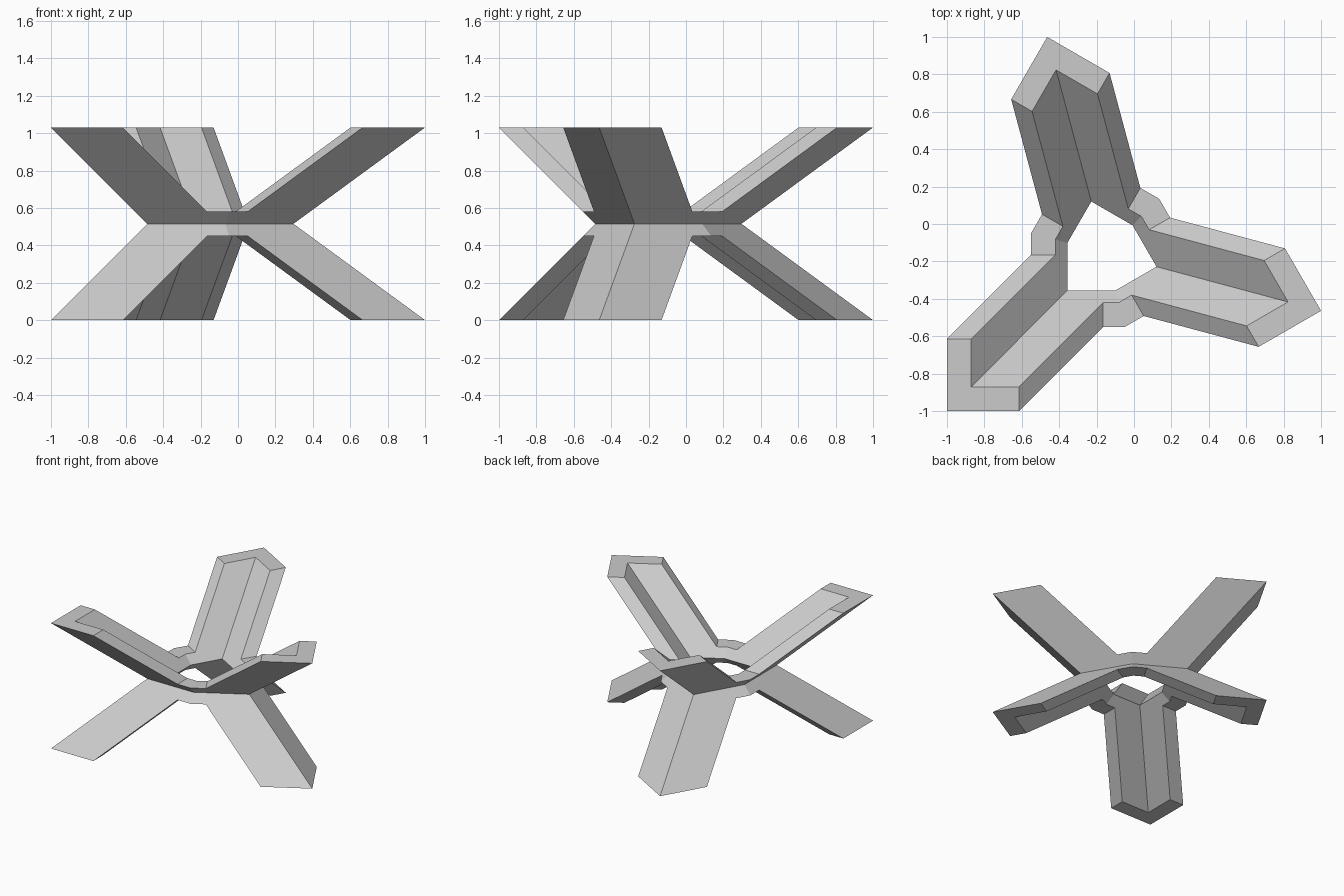
import bpy
import bmesh
from math import radians, tan
from mathutils import Matrix, Vector

cube = bpy.data.objects.get("Cube")
if cube:
    bpy.data.objects.remove(cube, do_unlink=True)

# Main dimensions, all walls lean out at 45 degrees
TOP = 1.03             # overall height
MID = TOP / 2          # level of the waist
RIM = MID + 0.065      # top of the bridges between the arms
REACH = 0.8453         # distance from the hub to the outer wall at the top
WALL = 0.129           # horizontal wall thickness
ARM = 0.385            # width of each arm flange
HUB = Vector((REACH - 1, REACH - 1, 0))


def wall_points(inset):
    """Outline points of one arm flange and half a bridge, on one wall."""
    def depth(z):
        return REACH - inset - (TOP - z)

    def corner(z):
        return (-depth(z), -depth(z), z)

    def mitre(z):
        return (depth(z) * tan(radians(15)), -depth(z), z)

    def edge(z):
        return (ARM - REACH + TOP - z, -depth(z), z)

    return [corner(MID), mitre(MID), mitre(RIM), edge(RIM), edge(TOP), corner(TOP)]


# One flange: outer wall, inner wall and the caps along the upper edge
bm = bmesh.new()
outer = [bm.verts.new(p) for p in wall_points(0)]
inner = [bm.verts.new(p) for p in wall_points(WALL)]
bm.faces.new(outer)
bm.faces.new(inner[::-1])
for i in range(2, 5):
    bm.faces.new((outer[i], inner[i], inner[i + 1], outer[i + 1]))


def add_copy(matrix, source):
    """Duplicate the source faces and transform the copy."""
    copy = bmesh.ops.duplicate(bm, geom=source)["geom"]
    verts = [g for g in copy if isinstance(g, bmesh.types.BMVert)]
    bmesh.ops.transform(bm, matrix=matrix, verts=verts)


def everything():
    return bm.verts[:] + bm.edges[:] + bm.faces[:]


# Second flange of the L, then the lower half
swap = Matrix(((0, 1, 0, 0), (1, 0, 0, 0), (0, 0, 1, 0), (0, 0, 0, 1)))
flip = Matrix.Translation((0, 0, TOP)) @ Matrix.Diagonal((1, 1, -1, 1))
add_copy(swap, everything())
add_copy(flip, everything())

# Three arms around the hub
arm = everything()
for angle in (120, 240):
    add_copy(Matrix.Rotation(radians(angle), 4, "Z"), arm)

bmesh.ops.remove_doubles(bm, verts=bm.verts[:], dist=0.0005)
bmesh.ops.translate(bm, vec=HUB, verts=bm.verts[:])
bmesh.ops.recalc_face_normals(bm, faces=bm.faces[:])

mesh = bpy.data.meshes.new("crossed_frame")
bm.to_mesh(mesh)
bm.free()
frame = bpy.data.objects.new("crossed_frame", mesh)
bpy.context.collection.objects.link(frame)

# Plain grey material
grey = bpy.data.materials.new("light_grey")
grey.use_nodes = True
colour = (0.6, 0.6, 0.6, 1)
grey.diffuse_color = colour
grey.node_tree.nodes["Principled BSDF"].inputs["Base Color"].default_value = colour
mesh.materials.append(grey)
